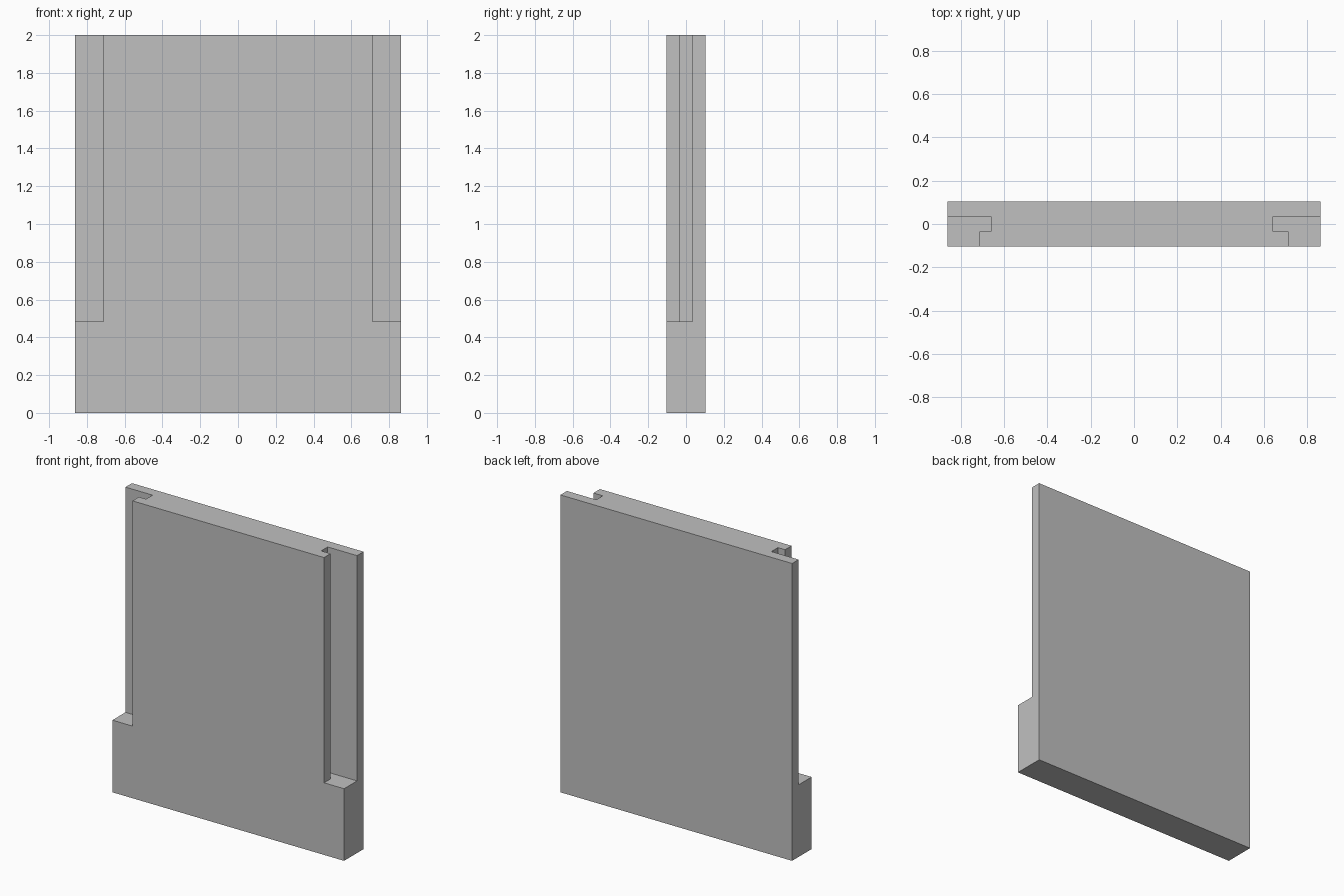
import bpy
import bmesh

if "Cube" in bpy.data.objects:
    bpy.data.objects.remove(bpy.data.objects["Cube"], do_unlink=True)

HALF_W, HALF_D, HEIGHT = 0.862, 0.1035, 2.0
SLOT_Z = 0.485       # floor of the side slots
LIP_X = 0.713        # outer edge of the front lip
GROOVE_Y = 0.0345    # half thickness of the groove behind the lip
OVER = 0.1           # cutter overshoot

grey = bpy.data.materials.new("plain_grey")
grey.use_nodes = True
colour = (0.53, 0.53, 0.53, 1)
grey.diffuse_color = colour
grey.node_tree.nodes["Principled BSDF"].inputs["Base Color"].default_value = colour


def prism(name, outline, z0, z1):
    """Extrude an xy outline between two heights."""
    bm = bmesh.new()
    face = bm.faces.new([bm.verts.new((x, y, z0)) for x, y in outline])
    top = bmesh.ops.extrude_face_region(bm, geom=[face])["geom"]
    verts = [v for v in top if isinstance(v, bmesh.types.BMVert)]
    bmesh.ops.translate(bm, verts=verts, vec=(0, 0, z1 - z0))
    bmesh.ops.recalc_face_normals(bm, faces=bm.faces)
    mesh = bpy.data.meshes.new(name)
    bm.to_mesh(mesh)
    bm.free()
    mesh.materials.append(grey)
    obj = bpy.data.objects.new(name, mesh)
    bpy.context.collection.objects.link(obj)
    return obj


# Main slab
panel = prism("sliding_panel", [(-HALF_W, -HALF_D), (HALF_W, -HALF_D),
                                (HALF_W, HALF_D), (-HALF_W, HALF_D)], 0, HEIGHT)

# L-shaped slots, open to the front, side and top
for side, name, groove_x in ((1, "left", 0.643), (-1, "right", 0.66)):
    outer, front = HALF_W + OVER, -HALF_D - OVER
    outline = [(LIP_X, front), (outer, front), (outer, GROOVE_Y),
               (groove_x, GROOVE_Y), (groove_x, -GROOVE_Y), (LIP_X, -GROOVE_Y)]
    cutter = prism(name + "_slot_cutter", [(side * x, y) for x, y in outline],
                   SLOT_Z, HEIGHT + OVER)
    cutter.hide_render = True
    cutter.hide_set(True)
    cut = panel.modifiers.new(name + "_slot", "BOOLEAN")
    cut.operation = "DIFFERENCE"
    cut.solver = "EXACT"
    cut.object = cutter

# Bake the cuts and discard the cutters
bpy.context.view_layer.objects.active = panel
panel.select_set(True)
for modifier in list(panel.modifiers):
    cutter = modifier.object
    bpy.ops.object.modifier_apply(modifier=modifier.name)
    bpy.data.objects.remove(cutter, do_unlink=True)
